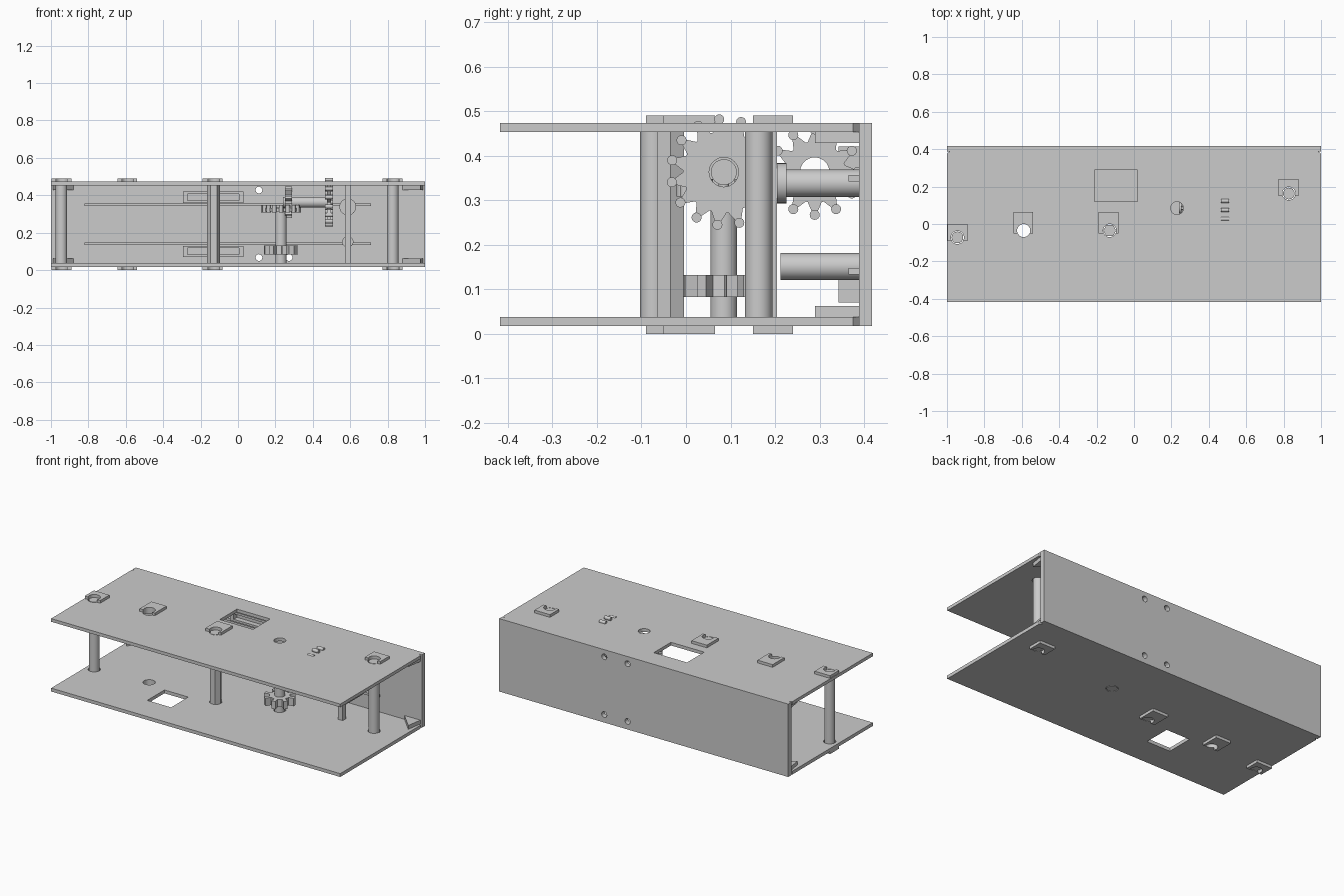
import bpy, bmesh
from math import sin, cos, pi, radians

if "Cube" in bpy.data.objects:
    bpy.data.objects.remove(bpy.data.objects["Cube"])

AXES = {'X': lambda a, b, h: (h, a, b),
        'Y': lambda a, b, h: (a, h, b),
        'Z': lambda a, b, h: (a, b, h)}


def prisms(name, profiles, axis, lo, hi, smooth=False):
    """One object made of 2D profiles extruded along an axis."""
    bm = bmesh.new()
    for pts in profiles:
        a = [bm.verts.new(AXES[axis](u, v, lo)) for u, v in pts]
        b = [bm.verts.new(AXES[axis](u, v, hi)) for u, v in pts]
        bm.faces.new(a)
        bm.faces.new(b[::-1])
        n = len(pts)
        for i in range(n):
            j = (i + 1) % n
            bm.faces.new((a[i], b[i], b[j], a[j]))
    bmesh.ops.recalc_face_normals(bm, faces=bm.faces)
    me = bpy.data.meshes.new(name)
    bm.to_mesh(me)
    bm.free()
    ob = bpy.data.objects.new(name, me)
    bpy.context.collection.objects.link(ob)
    if smooth:
        bpy.ops.object.select_all(action='DESELECT')
        ob.select_set(True)
        bpy.context.view_layer.objects.active = ob
        bpy.ops.object.shade_smooth_by_angle(angle=radians(35))
    return ob


def rect(u0, u1, v0, v1):
    return [(u0, v0), (u1, v0), (u1, v1), (u0, v1)]


def ring(u, v, r, n=32, start=0.0):
    return [(u + r * cos(start + 2 * pi * i / n), v + r * sin(start + 2 * pi * i / n))
            for i in range(n)]


def toothed(u, v, r_root, r_tip, n, phase=0.0, tip=0.12, root=0.3):
    """Gear outline; tip and root are half widths as a share of the tooth pitch."""
    pts, step = [], 2 * pi / n
    for i in range(n):
        for off, r in ((-root, r_root), (-tip, r_tip), (tip, r_tip), (root, r_root)):
            t = phase + (i + off) * step
            pts.append((u + r * cos(t), v + r * sin(t)))
    return pts


def cut(ob, *cutters):
    bpy.context.view_layer.objects.active = ob
    for c in cutters:
        m = ob.modifiers.new("cut", 'BOOLEAN')
        m.operation, m.solver, m.object = 'DIFFERENCE', 'EXACT', c
        bpy.ops.object.modifier_apply(modifier=m.name)


Z0, Z1, Z2, Z3 = 0.017, 0.038, 0.453, 0.473   # plate faces
AX, AY, AZ = 0.23, 0.085, 0.363               # upright axle, cross shaft height
POSTS = [(-0.944, -0.072), (-0.59, -0.035), (-0.13, -0.035), (0.828, 0.163)]
CAPS = [rect(-0.997, -0.89, -0.09, 0.0), rect(-0.645, -0.54, -0.05, 0.065),
        rect(-0.19, -0.083, -0.05, 0.065), rect(0.773, 0.88, 0.15, 0.24)]

# Cutters
post_holes = prisms("cut_posts", [ring(x, y, 0.035) for x, y in POSTS], 'Z', -0.1, 0.6)
axle_hole = prisms("cut_axle", [ring(AX, AY, 0.034)], 'Z', -0.1, 0.6)
top_window = prisms("cut_top_window", [rect(-0.21, 0.02, 0.12, 0.29)], 'Z', 0.4, 0.6)
low_window = prisms("cut_low_window", [rect(-0.46, -0.295, -0.24, -0.07)], 'Z', -0.1, 0.1)
wall_holes = prisms("cut_wall", [ring(x, z, 0.018, 16) for x in (0.112, 0.273)
                                 for z in (0.067, 0.428)], 'Y', 0.3, 0.5)
cutters = [post_holes, axle_hole, top_window, low_window, wall_holes]

# Case: two plates with notched rear corners, and the back wall
plate = [(-1, -0.418), (1, -0.418), (1, 0.375), (0.985, 0.388), (-0.985, 0.388), (-1, 0.375)]
bottom = prisms("bottom_plate", [plate], 'Z', Z0, Z1)
cut(bottom, post_holes, axle_hole, low_window)
top = prisms("top_plate", [plate], 'Z', Z2, Z3)
cut(top, post_holes, axle_hole, top_window)
wall = prisms("back_wall", [rect(-1, 1, Z0, Z3)], 'Y', 0.388, 0.418)
cut(wall, wall_holes)

# Retaining pads around the post ends
for name, lo, hi in (("bottom_pads", 0.0, Z0), ("top_pads", Z3, 0.49)):
    cut(prisms(name, CAPS, 'Z', lo, hi), post_holes)

# Posts: two round, one hexagonal, one square
for name, (x, y) in (("left_post", POSTS[0]), ("right_post", POSTS[3])):
    prisms(name, [ring(x, y, 0.031)], 'Z', Z0, Z3, True)
prisms("hex_post", [ring(*POSTS[2], 0.035, 6)], 'Z', Z0, Z3)
prisms("square_post", [rect(0.572, 0.604, 0.172, 0.204)], 'Z', Z1, Z2)

# Corner gussets
for name, lo, hi in (("bottom_gussets", Z1, 0.062), ("top_gussets", 0.428, Z2)):
    prisms(name, [[(s * 0.99, 0.388), (s * 0.88, 0.388), (s * 0.975, 0.29)]
                  for s in (-1, 1)], 'Z', lo, hi)

# Wall rails and hollow trays
prisms("wall_rails", [rect(-0.82, 0.71, 0.342, 0.357), rect(-0.82, 0.71, 0.133, 0.148)],
       'Y', 0.365, 0.388)
trays = prisms("wall_trays", [rect(-0.295, 0.03, 0.36, 0.42), rect(-0.295, 0.03, 0.07, 0.13)],
               'Y', 0.343, 0.388)
hollow = prisms("cut_trays", [rect(-0.27, 0.005, 0.373, 0.407), rect(-0.27, 0.005, 0.083, 0.117)],
                'Y', 0.3, 0.375)
cutters.append(hollow)
cut(trays, hollow)

# Rods standing out of the wall
prisms("upper_rod", [ring(0.587, 0.338, 0.031)], 'Y', 0.22, 0.388, True)
prisms("upper_rod_head", [ring(0.587, 0.338, 0.045)], 'Y', 0.204, 0.226, True)
prisms("lower_rod", [ring(0.587, 0.151, 0.03)], 'Y', 0.212, 0.388, True)

# Upright axle with drive pinion and crown gear
prisms("axle", [ring(AX, AY, 0.03)], 'Z', Z0, 0.335, True)
prisms("drive_pinion", [toothed(AX, AY, 0.06, 0.092, 8, 0.2, 0.17, 0.22)], 'Z', 0.083, 0.132)
prisms("crown_gear", [ring(AX, AY, 0.095)], 'Z', 0.312, 0.332, True)
prisms("crown_gear_teeth", [ring(AX + 0.094 * cos(t * pi / 8), AY + 0.094 * sin(t * pi / 8), 0.012, 12)
                            for t in range(16)], 'Z', 0.308, 0.348, True)

# Cross shaft with bevel pinion
prisms("cross_shaft", [ring(AY, AZ, 0.029)], 'X', 0.24, 0.498, True)
prisms("bevel_pinion", [toothed(AY, AZ, 0.055, 0.085, 10, pi / 2)], 'X', 0.25, 0.29)

# Peg wheels meshing side by side
for name, y, r, n, phase in (("large_wheel", AY, 0.119, 15, radians(263)),
                             ("small_wheel", 0.289, 0.096, 12, radians(270))):
    disc = prisms(name, [toothed(y, AZ, r - 0.027, r, n, phase, 0.07, 0.44)], 'X', 0.476, 0.498)
    bore = prisms("cut_" + name, [ring(y, AZ, 0.033)], 'X', 0.4, 0.6)
    cutters.append(bore)
    cut(disc, bore)
    pegs = [ring(y + r * cos(phase + 2 * pi * i / n), AZ + r * sin(phase + 2 * pi * i / n), 0.0112, 16)
            for i in range(n)]
    prisms(name + "_pegs", pegs, 'X', 0.466, 0.508, True)

for c in cutters:
    bpy.data.objects.remove(c)
